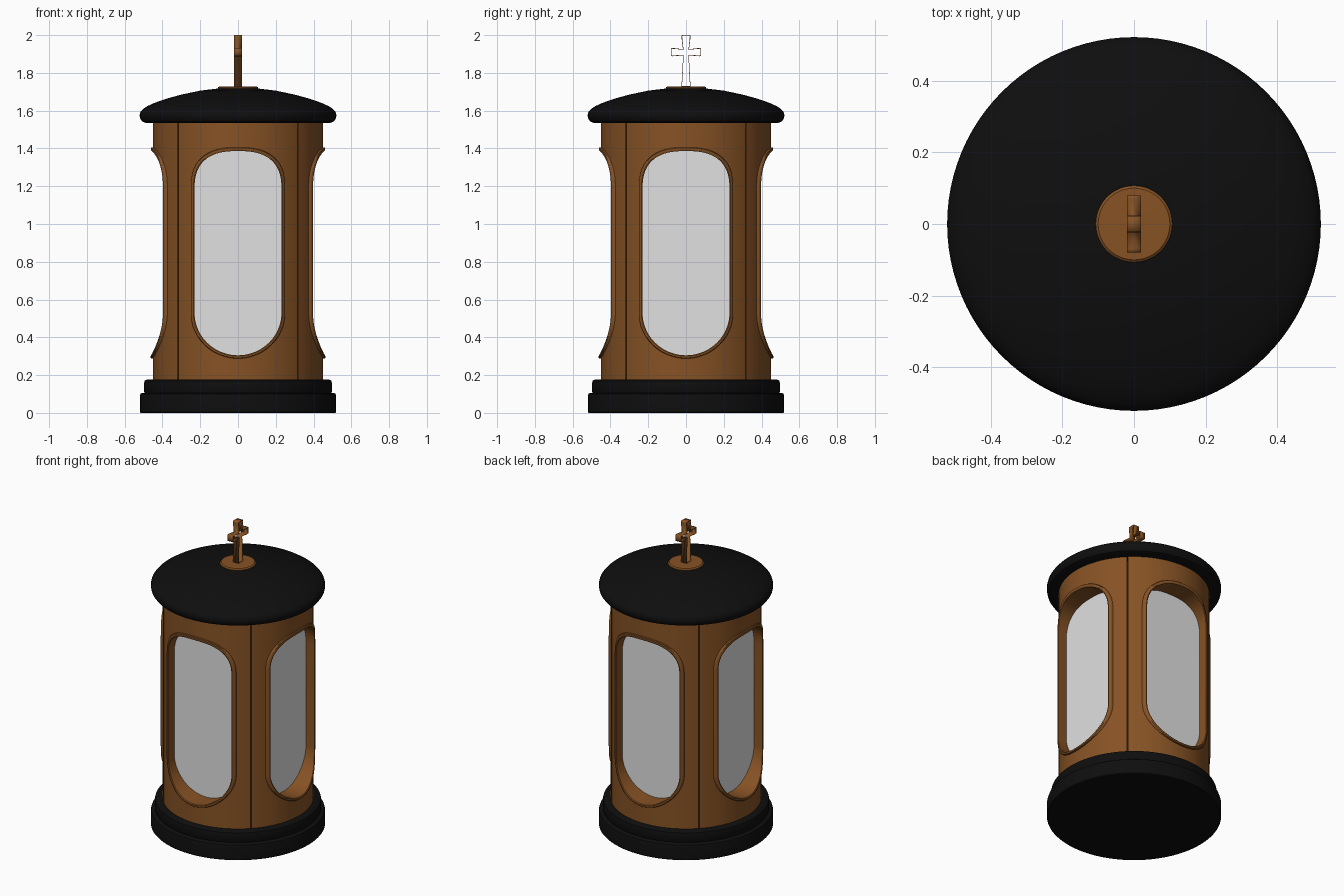
import bpy, bmesh, math
from mathutils import Matrix

if "Cube" in bpy.data.objects:
    bpy.data.objects.remove(bpy.data.objects["Cube"])


def material(name, rgb):
    m = bpy.data.materials.new(name)
    m.diffuse_color = (*rgb, 1)
    m.use_nodes = True
    m.node_tree.nodes["Principled BSDF"].inputs["Base Color"].default_value = m.diffuse_color
    return m


BRONZE = material("bronze brown", (0.24, 0.085, 0.018))
BLACK = material("black", (0.0045, 0.0045, 0.0045))
GLASS = material("frosted glass", (0.75, 0.75, 0.75))


def add(name, bm, mat, angle=35):
    bmesh.ops.recalc_face_normals(bm, faces=bm.faces)
    me = bpy.data.meshes.new(name)
    bm.to_mesh(me)
    bm.free()
    return add_mesh(name, me, mat, angle)


def add_mesh(name, me, mat, angle=35):
    me.materials.clear()
    me.materials.append(mat)
    me.shade_smooth()
    me.set_sharp_from_angle(angle=math.radians(angle))
    ob = bpy.data.objects.new(name, me)
    bpy.context.collection.objects.link(ob)
    return ob


def bridge(bm, loops, closed=True):
    """Skin a list of equally long closed point loops."""
    rows = [[bm.verts.new(p) for p in lp] for lp in loops]
    pairs = list(zip(rows, rows[1:] + rows[:1])) if closed else list(zip(rows, rows[1:]))
    n = len(rows[0])
    for a, b in pairs:
        for i in range(n):
            j = (i + 1) % n
            bm.faces.new((a[i], a[j], b[j], b[i]))
    return rows


def lathe(name, profile, mat, n=96):
    """Turn (radius, z) points; both ends are capped."""
    bm = bmesh.new()
    rows = bridge(bm, [[(r * math.cos(2 * math.pi * i / n), r * math.sin(2 * math.pi * i / n), z)
                        for i in range(n)] for r, z in profile], closed=False)
    bm.faces.new(rows[0])
    bm.faces.new(rows[-1])
    return add(name, bm, mat)


def window(half, bottom, top, n=24):
    """Window outline: squarish arch above, ellipse below."""
    pts = []
    for i in range(4 * n):
        t = 2 * math.pi * (i + 0.5) / (4 * n)
        c, s = math.cos(t), math.sin(t)
        e, mid, b = (2 / 2.6, 1.18, top - 1.18) if s > 0 else (1.0, 0.53, 0.53 - bottom)
        pts.append((half * math.copysign(abs(c) ** e, c),
                    mid + b * math.copysign(abs(s) ** e, s)))
    return pts


def on_cylinder(outline, radius):
    return [(x, -math.sqrt(radius ** 2 - x * x), z) for x, z in outline]


def at_depth(outline, y):
    return [(x, y, z) for x, z in outline]


# stepped base and domed roof
lathe("base_step_lower", [(0.515, 0), (0.52, 0.005), (0.52, 0.09), (0.517, 0.1), (0.508, 0.106), (0.4, 0.106)], BLACK)
lathe("base_step_upper", [(0.49, 0.1), (0.497, 0.112), (0.497, 0.158), (0.494, 0.17), (0.484, 0.176), (0.3, 0.176)], BLACK)
roof = [(0.3, 1.536), (0.49, 1.536), (0.508, 1.543), (0.518, 1.558), (0.521, 1.575), (0.517, 1.592),
        (0.505, 1.607), (0.48, 1.624), (0.44, 1.642), (0.38, 1.663), (0.3, 1.685), (0.2, 1.706), (0.1, 1.718)]
lathe("roof", roof, BLACK)
lathe("finial_disc", [(0.107, 1.708), (0.107, 1.722), (0.1, 1.728), (0.02, 1.729)], BRONZE, 48)

# one quarter shell, with the window opening cut out
R, RI, GAP = 0.45, 0.35, 0.0035
N = 28
bm = bmesh.new()
sections = []
for i in range(N + 1):
    t = -math.pi / 4 + math.pi / 2 * i / N
    k = GAP / R * (1 - 2 * i / N)          # leave a thin seam between panels
    c, s = math.sin(t + k), -math.cos(t + k)
    sections.append([(r * c, r * s, z) for r, z in ((RI, 0.172), (R, 0.172), (R, 1.54), (RI, 1.54))])
rows = bridge(bm, sections, closed=False)
bm.faces.new(rows[0])
bm.faces.new(rows[-1])
raw = add("wall_panel_raw", bm, BRONZE)

mid_outline = window(0.24, 0.297, 1.395)
bm = bmesh.new()
rows = bridge(bm, [at_depth(mid_outline, -0.6), at_depth(mid_outline, -0.1)], closed=False)
bm.faces.new(rows[0])
bm.faces.new(rows[1])
cutter = add("window_cutter", bm, BRONZE)
cutter.hide_render = True

mod = raw.modifiers.new("window", "BOOLEAN")
mod.object = cutter
mod.operation = "DIFFERENCE"
mod.solver = "EXACT"
dg = bpy.context.evaluated_depsgraph_get()
panel_mesh = bpy.data.meshes.new_from_object(raw.evaluated_get(dg))
bpy.data.objects.remove(raw)
bpy.data.objects.remove(cutter)

# the four sides: panel, raised window rim, glass
outer = window(0.25, 0.288, 1.406)
inner = window(0.23, 0.305, 1.386)
for k, side in enumerate(("front", "right", "back", "left")):
    turn = Matrix.Rotation(k * math.pi / 2, 4, "Z")
    panel = add_mesh(side + "_wall_panel", panel_mesh.copy(), BRONZE, 30)

    bm = bmesh.new()
    bridge(bm, [at_depth(inner, -0.325), on_cylinder(inner, 0.458), on_cylinder(window(0.236, 0.3, 1.392), 0.462),
                on_cylinder(window(0.246, 0.291, 1.403), 0.462), on_cylinder(outer, 0.458),
                on_cylinder(outer, 0.44), at_depth(mid_outline, -0.325)])
    rim = add(side + "_window_rim", bm, BRONZE)

    bm = bmesh.new()
    pane = window(0.235, 0.3, 1.39)
    rows = bridge(bm, [at_depth(pane, -0.335), at_depth(pane, -0.327)], closed=False)
    bm.faces.new(rows[0])
    bm.faces.new(rows[1])
    glass = add(side + "_window_glass", bm, GLASS)
    for ob in (panel, rim, glass):
        ob.matrix_world = turn

# flared cross, an open hollow outline
half = [(0.024, 1.727), (0.015, 1.893), (0.07, 1.888), (0.08, 1.89), (0.08, 1.93),
        (0.07, 1.932), (0.016, 1.925), (0.024, 1.99), (0.022, 2.0)]
loop = half + [(-y, z) for y, z in reversed(half)]
bm = bmesh.new()
bridge(bm, [[(x, y, z) for y, z in loop] for x in (-0.02, 0.02)], closed=False)
cross = add("cross", bm, BRONZE, 30)
thick = cross.modifiers.new("wall", "SOLIDIFY")
thick.thickness = 0.004
thick.offset = -1
